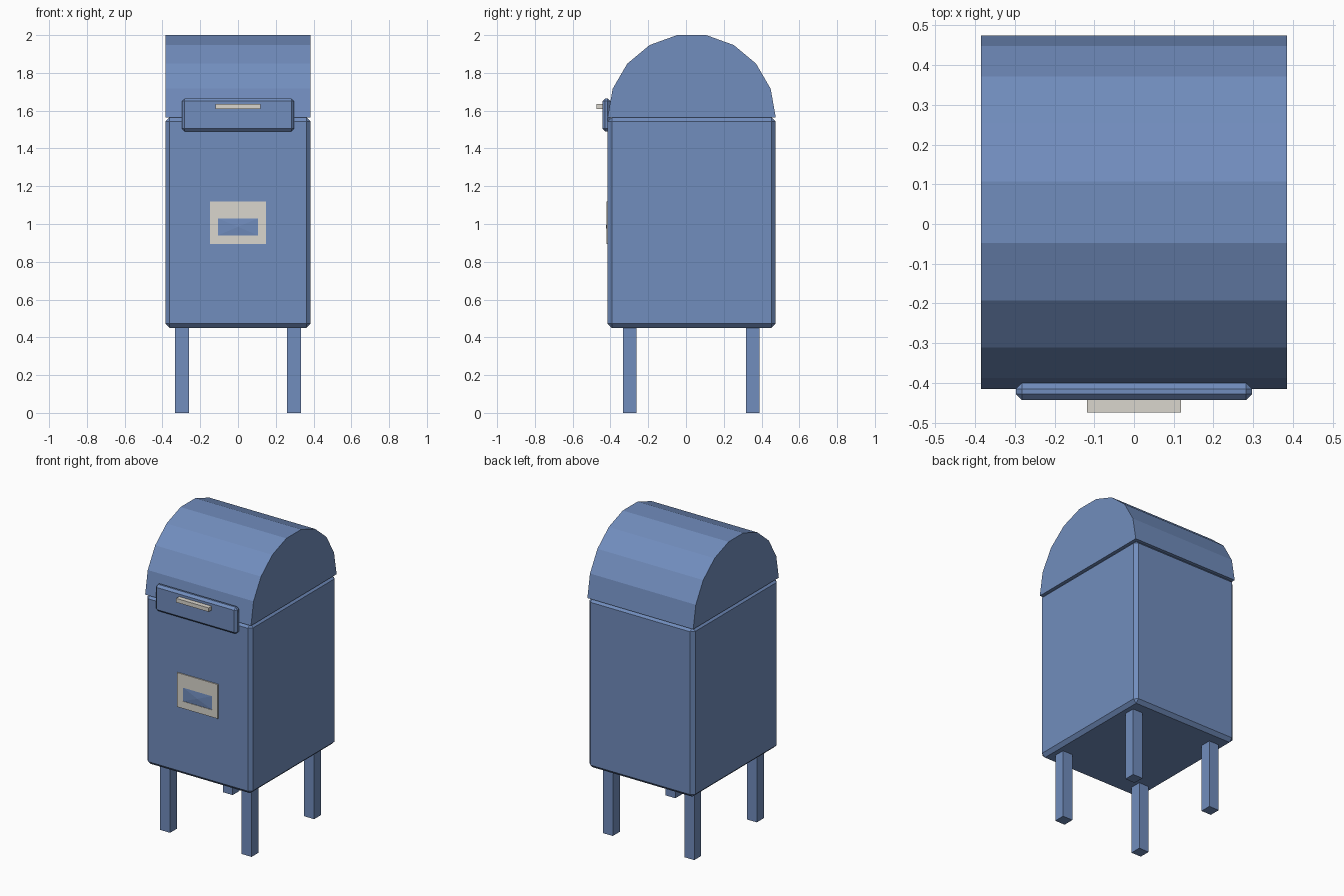
import bpy, bmesh, math

if "Cube" in bpy.data.objects:
    bpy.data.objects.remove(bpy.data.objects["Cube"])

def material(name, rgb):
    m = bpy.data.materials.new(name)
    m.diffuse_color = (*rgb, 1)
    m.use_nodes = True
    m.node_tree.nodes["Principled BSDF"].inputs["Base Color"].default_value = m.diffuse_color
    return m

BLUE = material("postal_blue", (0.165, 0.266, 0.51))
CREAM = material("warm_grey", (0.70, 0.67, 0.61))

def finish(name, bm, mat):
    bmesh.ops.recalc_face_normals(bm, faces=bm.faces)
    me = bpy.data.meshes.new(name)
    bm.to_mesh(me)
    bm.free()
    me.materials.append(mat)
    ob = bpy.data.objects.new(name, me)
    bpy.context.collection.objects.link(ob)
    return ob

def box(name, lo, hi, mat, bevel=0):
    bm = bmesh.new()
    bmesh.ops.create_cube(bm, size=1)
    for v in bm.verts:
        v.co = [(a + b) / 2 + c * (b - a) for a, b, c in zip(lo, hi, v.co)]
    if bevel:
        bmesh.ops.bevel(bm, geom=bm.edges[:], offset=bevel, segments=1,
                        affect='EDGES', profile=0.5)
    return finish(name, bm, mat)

W, FRONT, BACK, CY = 0.385, -0.415, 0.475, 0.03

# Main body with chamfered edges
box("body", (-W, FRONT, 0.45), (W, BACK, 1.565), BLUE, 0.022)

# Arched lid: nine-sided half cylinder running left to right
bm = bmesh.new()
arc = [(CY + 0.445 * math.cos(math.radians(20 * i)),
        1.565 + 0.4417 * math.sin(math.radians(20 * i))) for i in range(10)]
side = bm.faces.new([bm.verts.new((-W, y, z)) for y, z in arc])
ext = bmesh.ops.extrude_face_region(bm, geom=[side], use_keep_orig=True)
for v in ext["geom"]:
    if isinstance(v, bmesh.types.BMVert):
        v.co.x = W
finish("arched_lid", bm, BLUE)

# Four square legs
for sx, xn in ((-1, "left"), (1, "right")):
    for y, yn in ((CY - 0.3275, "front"), (CY + 0.3225, "back")):
        x = sx * 0.2965
        box(f"{yn}_{xn}_leg", (x - 0.036, y - 0.036, 0),
            (x + 0.036, y + 0.036, 0.47), BLUE)

# Mail flap and its pull handle
box("mail_flap", (-0.297, -0.443, 1.49), (0.297, -0.40, 1.665), BLUE, 0.015)
box("flap_handle", (-0.118, -0.474, 1.608), (0.118, -0.44, 1.634), CREAM)

# Label frame: rectangular ring on the front
def rect(bm, x, z0, z1, y):
    return [bm.verts.new(p) for p in
            ((-x, y, z0), (x, y, z0), (x, y, z1), (-x, y, z1))]

bm = bmesh.new()
rings = [rect(bm, 0.148, 0.893, 1.118, -0.414), rect(bm, 0.148, 0.893, 1.118, -0.422),
         rect(bm, 0.106, 0.94, 1.03, -0.422), rect(bm, 0.106, 0.94, 1.03, -0.414)]
for k in range(4):
    a, b = rings[k], rings[(k + 1) % 4]
    for i in range(4):
        j = (i + 1) % 4
        bm.faces.new((a[i], a[j], b[j], b[i]))
finish("label_frame", bm, CREAM)

# Shallow peaked panel inside the frame
bm = bmesh.new()
base = rect(bm, 0.106, 0.94, 1.03, -0.419)
tip = bm.verts.new((0, -0.423, 0.985))
for i in range(4):
    bm.faces.new((base[i], base[(i + 1) % 4], tip))
bm.faces.new(base[::-1])
finish("label_panel", bm, BLUE)
